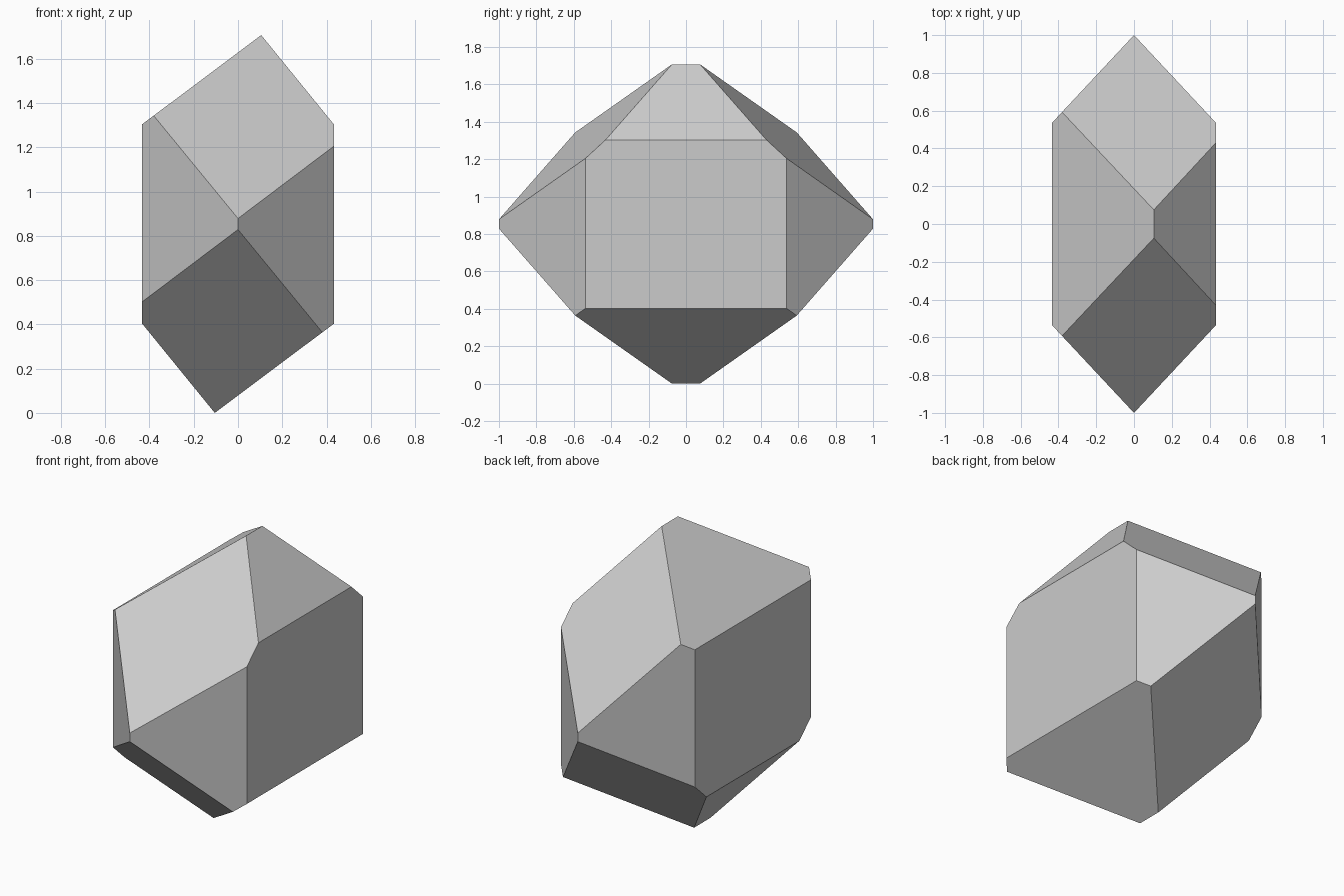
import bpy
import bmesh
from mathutils import Vector

cube = bpy.data.objects.get("Cube")
if cube:
    bpy.data.objects.remove(cube, do_unlink=True)

# Single stone grey colour
stone = bpy.data.materials.new("stone_grey")
stone.use_nodes = True
grey = (0.6, 0.6, 0.6, 1.0)
stone.diffuse_color = grey
shader = next(n for n in stone.node_tree.nodes if n.type == "BSDF_PRINCIPLED")
shader.inputs["Base Color"].default_value = grey
shader.inputs["Roughness"].default_value = 0.8

HALF_HEIGHT = 0.8535

# Facets as (normal, offset) with normal . point = offset; each has an opposite twin
facets = [
    ((1, 0, 0), 0.433),            # flat sides
    ((-0.749, 0, 1), 0.7749),      # shallow roof slope
    ((1.229, 0, 1), 0.9825),       # steep roof slope
]
for side in (-1, 1):
    facets.append(((1.07, side, 0), 1.0))                 # upright facets
    facets.append(((0.2455, 0.9736 * side, 1.0559), 1.0))  # sloped end facets

# Cut the crystal out of a block
bm = bmesh.new()
bmesh.ops.create_cube(bm, size=4)
for normal, offset in facets:
    for sign in (-1, 1):
        n = Vector(normal) * sign
        result = bmesh.ops.bisect_plane(
            bm, geom=bm.verts[:] + bm.edges[:] + bm.faces[:], dist=1e-6,
            plane_co=n * (offset / n.length_squared), plane_no=n, clear_outer=True)
        rim = [e for e in result["geom_cut"] if isinstance(e, bmesh.types.BMEdge)]
        bmesh.ops.contextual_create(bm, geom=rim)
bmesh.ops.recalc_face_normals(bm, faces=bm.faces[:])
bmesh.ops.translate(bm, verts=bm.verts[:], vec=(0, 0, HALF_HEIGHT))

mesh = bpy.data.meshes.new("crystal")
bm.to_mesh(mesh)
bm.free()
mesh.materials.append(stone)
crystal = bpy.data.objects.new("crystal", mesh)
bpy.context.scene.collection.objects.link(crystal)
